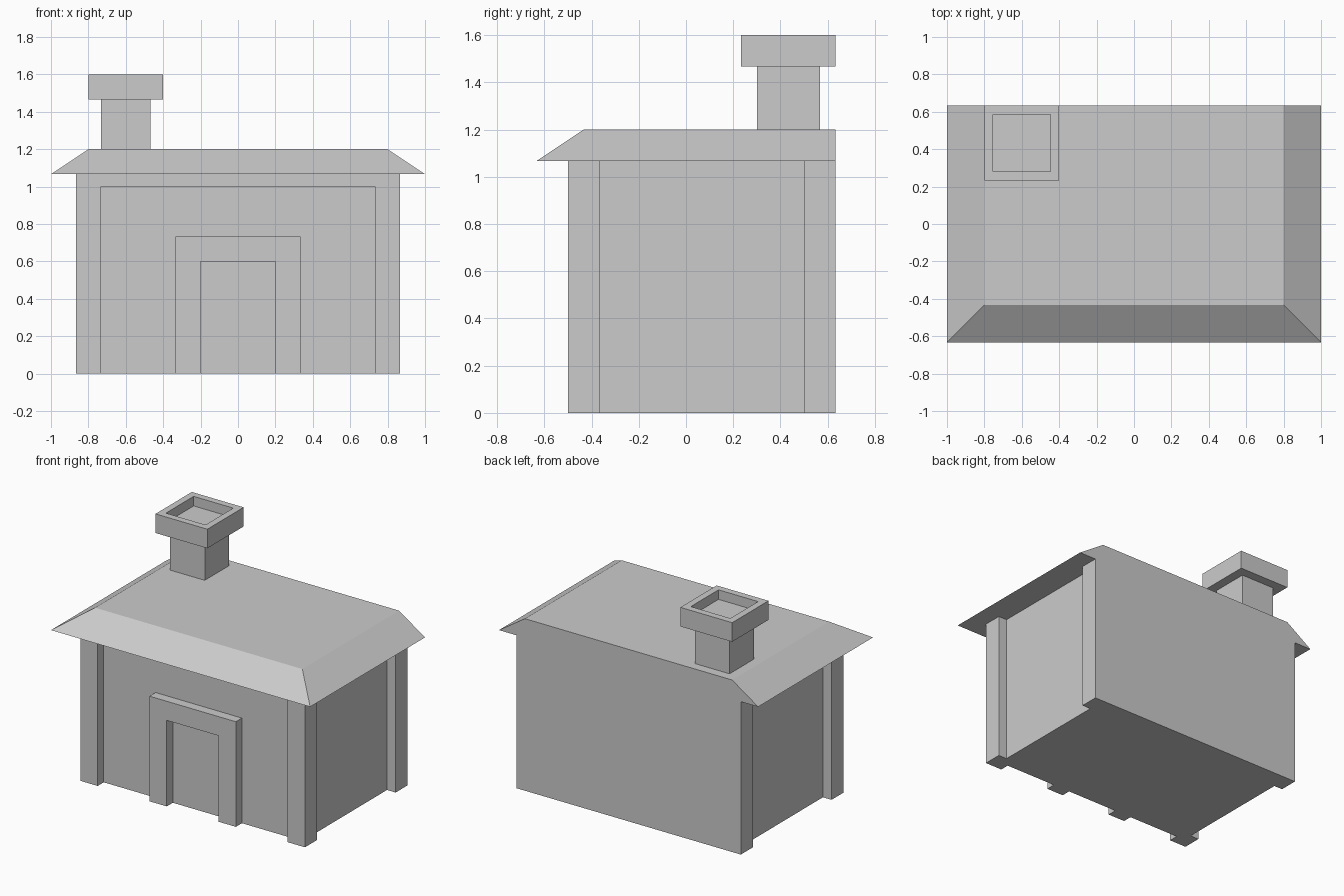
import bpy, bmesh
from mathutils import Vector

if "Cube" in bpy.data.objects:
    bpy.data.objects.remove(bpy.data.objects["Cube"])

U = 1 / 15  # module of the design


def finish(bm, name):
    bmesh.ops.recalc_face_normals(bm, faces=bm.faces)
    mesh = bpy.data.meshes.new(name)
    bm.to_mesh(mesh)
    bm.free()
    obj = bpy.data.objects.new(name, mesh)
    bpy.context.collection.objects.link(obj)
    return obj


def prism(name, half, plane, offset, depth):
    """Mirror a half outline across x = 0 and extrude it ('xy' upward, 'xz' along y)."""
    outline = half + [(-a, b) for a, b in reversed(half)]
    bm = bmesh.new()
    if plane == 'xy':
        pts, vec = [(a, b, offset) for a, b in outline], Vector((0, 0, depth))
    else:
        pts, vec = [(a, offset, b) for a, b in outline], Vector((0, depth, 0))
    face = bm.faces.new([bm.verts.new(Vector(p) * U) for p in pts])
    ext = bmesh.ops.extrude_face_region(bm, geom=[face])['geom']
    bmesh.ops.translate(bm, vec=vec * U,
                        verts=[v for v in ext if isinstance(v, bmesh.types.BMVert)])
    return finish(bm, name)


def box_bm(lo, hi):
    bm = bmesh.new()
    bmesh.ops.create_cube(bm, size=1)
    lo, hi = Vector(lo) * U, Vector(hi) * U
    for v in bm.verts:
        v.co = Vector(lo[i] if v.co[i] < 0 else hi[i] for i in range(3))
    return bm


# Walls with the four corner posts, drawn as a floor plan
prism("walls_and_posts",
      [(11, -6.5), (11, -7.5), (13, -7.5), (13, -5.5), (12, -5.5),
       (12, 7.5), (13, 7.5), (13, 9.5)], 'xy', 0, 16)

# Beam over the front wall, flush with the posts
finish(box_bm((-11, -7.5, 15), (11, -6.5, 16)), "front_beam")

# Door surround
prism("door_frame", [(3, 9), (3, 0), (5, 0), (5, 11)], 'xz', -7.5, 1)

# Roof sloping on the front and sides, flat at the back
bm = box_bm((-15, -9.5, 16), (15, 9.5, 18))
for v in bm.verts:
    if v.co.z > 17 * U:
        v.co.x *= 12 / 15
        if v.co.y < 0:
            v.co.y = -6.5 * U
finish(bm, "roof")

# Chimney shaft
finish(box_bm((-11, 4.5, 18), (-7, 8.5, 22)), "chimney_shaft")

# Chimney cap with a sunken opening
bm = box_bm((-12, 3.5, 22), (-6, 9.5, 24))
top = max(bm.faces, key=lambda f: f.calc_center_median().z)
bmesh.ops.inset_region(bm, faces=[top], thickness=U)
ext = bmesh.ops.extrude_face_region(bm, geom=[top])['geom']
bmesh.ops.translate(bm, vec=(0, 0, -U),
                    verts=[v for v in ext if isinstance(v, bmesh.types.BMVert)])
if top.is_valid:
    bmesh.ops.delete(bm, geom=[top], context='FACES_ONLY')
finish(bm, "chimney_cap")
